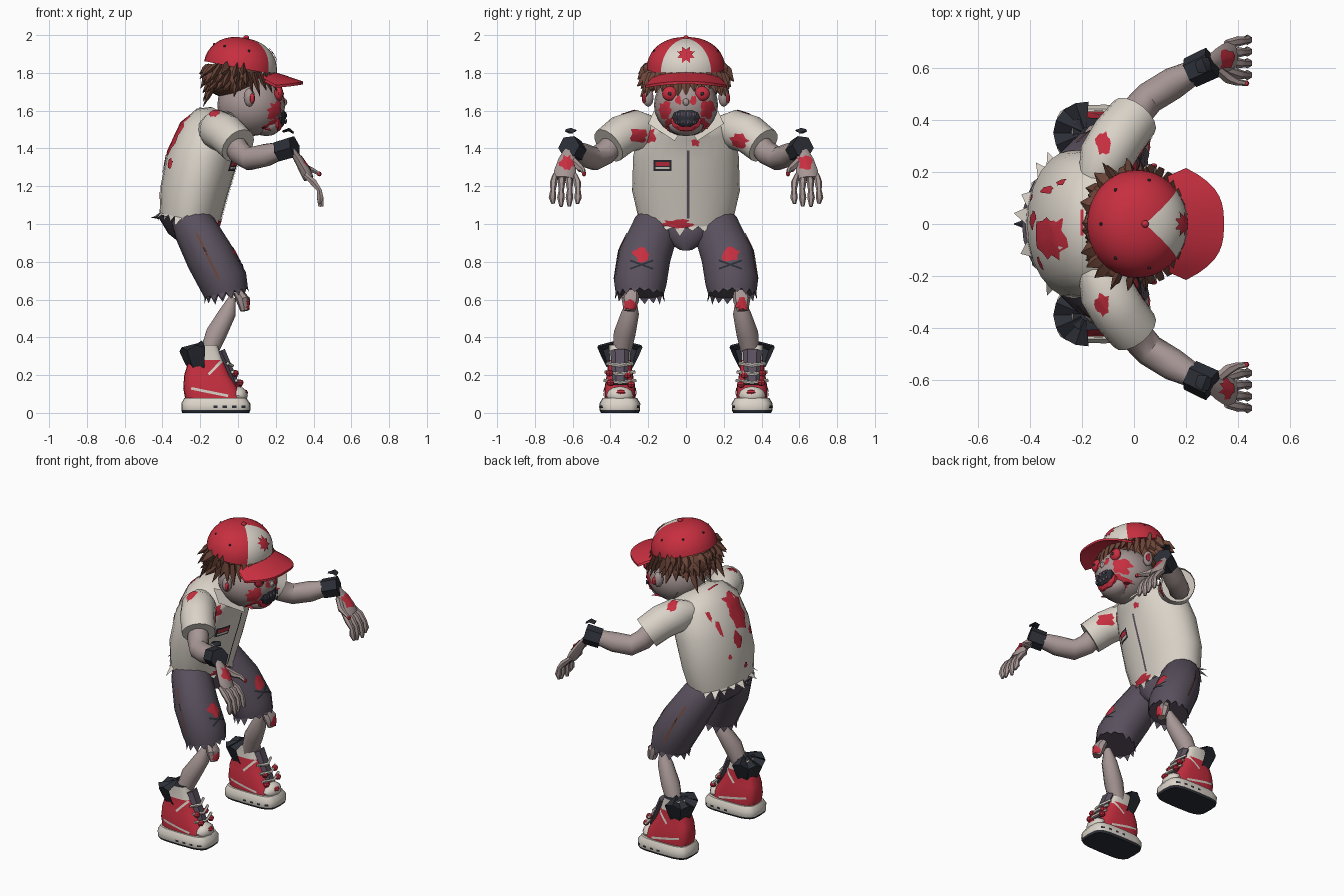
import bpy, bmesh, math, random
from math import sin, cos, pi, radians
from mathutils import Vector as V
from mathutils.bvhtree import BVHTree

if "Cube" in bpy.data.objects:
    bpy.data.objects.remove(bpy.data.objects["Cube"])
random.seed(4)
TAU, X, BACK = 2*pi, (-1, 0, 0), (1, 0, 0)
def mat(name, *rgb):
    m = bpy.data.materials.new(name)
    m.diffuse_color = (*rgb, 1)
    m.use_nodes = True
    m.node_tree.nodes["Principled BSDF"].inputs["Base Color"].default_value = m.diffuse_color
    return m
RED, CREAM, SKIN = mat("red", .57, .028, .05), mat("cream", .70, .65, .58), mat("grey skin", .38, .305, .295)
SHORTS, HAIR, BLACK = mat("purple grey", .10, .08, .11), mat("brown", .15, .06, .04), mat("black", .024, .027, .036)

def make(name, parts, mats, pick=None, mirror=False, angle=40):
    """Join (verts, faces) parts into one object; optionally mirror across y."""
    vs, fs = [], []
    for pv, pf in parts + ([([(p[0], -p[1], p[2]) for p in v], f) for v, f in parts] if mirror else []):
        fs += [[i + len(vs) for i in f] for f in pf]
        vs += [V(p) for p in pv]
    me = bpy.data.meshes.new(name)
    me.from_pydata(vs, [], fs)
    bm = bmesh.new()
    bm.from_mesh(me)
    bmesh.ops.recalc_face_normals(bm, faces=bm.faces[:])
    bm.to_mesh(me)
    bm.free()
    for m in mats:
        me.materials.append(m)
    for p in me.polygons:
        p.use_smooth = True
        p.material_index = pick(p.center, p.normal) if pick else 0
    me.set_sharp_from_angle(angle=radians(angle))
    ob = bpy.data.objects.new(name, me)
    bpy.context.collection.objects.link(ob)
    return ob
def loft(rings, caps=True, closed=True):
    n = len(rings[0])
    fs = [[k*n + i, k*n + (i+1) % n, (k+1)*n + (i+1) % n, (k+1)*n + i]
          for k in range(len(rings) - 1) for i in range(n if closed else n - 1)]
    if caps:
        fs += [list(range(n))[::-1], list(range((len(rings)-1)*n, len(rings)*n))]
    return [p for r in rings for p in r], fs
def tube(pts, radii, n=10, flat=1.0):
    pts = [V(p) for p in pts]
    ref = V((0, 1, 0)) if abs((pts[-1] - pts[0]).normalized().y) < .7 else V((0, 0, 1))
    rings = []
    for i, p in enumerate(pts):
        d = (pts[min(i+1, len(pts)-1)] - pts[max(i-1, 0)]).normalized()
        b = d.cross(ref).normalized()
        rings.append([p + radii[i]*(b.cross(d)*cos(TAU*k/n) + b*flat*sin(TAU*k/n)) for k in range(n)])
    return loft(rings)
def ball(c, s, n=16, m=10):
    return loft([[V((c[0] + s[0]*sin(t)*cos(TAU*k/n), c[1] + s[1]*sin(t)*sin(TAU*k/n), c[2] - s[2]*cos(t)))
                  for k in range(n)] for t in [.03 + (pi - .06)*j/m for j in range(m + 1)]])
def sag(bx, bz, fx, fz, w, n=24):
    """Tilted oval ring from its back point, front point and half width."""
    return [V(((bx+fx)/2 + (fx-bx)/2*cos(a), w*sin(a), (bz+fz)/2 + (fz-bz)/2*cos(a)))
            for a in [TAU*k/n for k in range(n)]]
def spike(base, tip, w, flat=.5):
    return tube([base, V(base).lerp(V(tip), .45), tip], [w*.8, w, .002], 4, flat)
def fringe(ring, down, length, out=.03):
    c, parts = sum(ring, V()) / len(ring), []
    for a, b in zip(ring, ring[1:] + ring[:1]):
        mid = (a + b)/2
        tip = mid + V(down)*length*random.uniform(.2, 1) + (mid-c).normalized()*random.uniform(0, out)
        parts.append(([a, b, tip, mid + (c-mid)*.04], [[0, 1, 2], [1, 3, 2], [3, 0, 2]]))
    return parts
def blob(r, sx=1, sy=1, n=16):
    return [(sx*q*cos(TAU*k/n), sy*q*sin(TAU*k/n)) for k in range(n) for q in [r*random.uniform(.65, 1.15)]]
def rect(w, h, turn=0, n=6):
    c = [(-w/2, -h/2), (w/2, -h/2), (w/2, h/2), (-w/2, h/2)]
    pts = [V(a).lerp(V(b), i/n) for a, b in zip(c, c[1:] + c[:1]) for i in range(n)]
    return [(p.x*cos(turn) - p.y*sin(turn), p.x*sin(turn) + p.y*cos(turn)) for p in pts]
def decal(target, o, d, outline, lift=.005):
    """Thin patch laid onto the target along direction d."""
    tree = BVHTree.FromPolygons([v.co for v in target.data.vertices], [list(p.vertices) for p in target.data.polygons])
    o, d = V(o), V(d).normalized()
    u = V((0, 1, 0)) if abs(d.z) > .9 else d.cross(V((0, 0, 1))).normalized()
    v, hit = u.cross(d), tree.ray_cast(o, d)[0]
    depth = (hit - o).length if hit else .1
    def drop(x, y):
        p = o + u*x + v*y
        h = tree.ray_cast(p, d)[0]
        return h - d*lift if h and abs((h-p).length - depth) < .12 else p + d*depth
    vs, fs = loft([[drop(x*s, y*s) for x, y in outline] for s in (.05, .4, .7, 1)], caps=False)
    return vs, fs + [list(range(len(outline)))]

# Shirt with ragged hem, sleeves and collar
rows = [sag(-.415, 1.06, -.10, .985, .25), sag(-.41, 1.2, -.055, 1.15, .285), sag(-.375, 1.38, 0, 1.33, .28),
        sag(-.30, 1.54, .03, 1.45, .255), sag(-.22, 1.61, .055, 1.49, .19), sag(-.14, 1.62, .055, 1.51, .1)]
shirt = make("shirt", [loft(rows)], [CREAM])
make("shirt_hem", fringe(rows[0], (-.1, 0, -1), .055, .055), [CREAM])
sleeve = make("sleeves", [tube([(-.15, .17, 1.5), (-.11, .25, 1.5), (-.06, .335, 1.475), (0, .41, 1.415)],
                               [.07, .105, .105, .1], 16)], [CREAM], mirror=True)
make("collar", [([(.05, .02, 1.50), (.09, .06, 1.44), (.0, .2, 1.53), (-.06, .17, 1.6), (0, .09, 1.57)],
                 [[0, 1, 2, 3, 4]])], [CREAM], mirror=True)
# Shirt opening, chest label and stains
make("placket", [decal(shirt, (.5, .012, 1.21), X, rect(.013, .36))], [SHORTS])
for name, m, z, w, h, lift in (("label_border", BLACK, 1.31, .095, .06, .005), ("label_red", RED, 1.318, .075, .022, .008),
                               ("label_cream", CREAM, 1.296, .075, .012, .008)):
    make(name, [decal(shirt, (.5, -.125, z), X, rect(w, h), lift)], [m])
stains = [decal(shirt, (-1, y, z), BACK, blob(r, sx, sy)) for y, z, r, sx, sy in
          [(-.055, 1.47, .095, 1, 1.25), (.02, 1.33, .05, .8, 1.1), (.13, 1.42, .035, .5, 1.4),
           (.16, 1.5, .03, .5, 1.2), (-.15, 1.32, .03, 1, 1), (-.03, 1.15, .02, 1, 1), (.1, 1.24, .015, 1, 1)]]
stains += [decal(shirt, (.5, y, z), X, blob(r, sx, sy)) for y, z, r, sx, sy in
           [(-.05, 1.0, .07, 1.2, .35), (-.2, 1.47, .045, 1, 1), (.05, 1.43, .025, 1, .8)]]
stains += [decal(sleeve, (.5, y, z), X, blob(.048, 1.1, .85)) for y, z in [(-.25, 1.47), (.28, 1.44)]]
stains += [decal(sleeve, (-.12, s*.31, 2), (0, 0, -1), blob(.045, 1, .7)) for s in (1, -1)]
make("shirt_stains", stains + [decal(shirt, (-.2, .005, 2), (0, 0, -1), rect(.1, .012))], [RED])

# Shorts
make("shorts_hips", [loft([sag(-.43, 1.05, -.11, .98, .23), sag(-.37, .95, -.1, .93, .16),
                           sag(-.27, .87, -.13, .86, .035)])], [SHORTS])
make("belt_flap", [spike((-.33, 0, 1.035), (-.46, 0, 1.035), .03)], [BLACK])
leg = tube([(-.27, .13, 1.04), (-.23, .16, .98), (-.15, .22, .83), (-.075, .243, .69), (-.062, .245, .635)],
           [.1, .125, .14, .14, .128], 16, .92)
shorts = make("shorts_legs", [leg], [SHORTS], mirror=True)
make("shorts_hem", fringe(leg[0][64:80], (.1, 0, -1), .045, .01), [SHORTS], mirror=True)
make("shorts_patches", [decal(shorts, (.5, s*.235, .84), X, blob(.045, 1.1, .85)) for s in (1, -1)], [RED])
make("shorts_stitches", [decal(shorts, (.5, s*.235, .785), X, rect(.13, .01, t)) for s in (1, -1)
                         for t in (.35, -.35)], [BLACK])
make("shorts_seams", [decal(shorts, (-.16, s, .83), (0, -s, 0), rect(.012, .27, -.45*s)) for s in (1, -1)], [HAIR])

# Lower legs and knees
make("shins", [tube([(-.03, .285, .61), (-.055, .295, .53), (-.115, .325, .42), (-.17, .345, .28)],
                    [.02, .047, .058, .045], 10)], [SKIN], mirror=True)
knee = make("knees", [tube([(0, .285, .64), (.025, .295, .6), (.035, .30, .54)], [.035, .047, .03], 8, .75)], [SKIN],
            mirror=True)
make("knee_wounds", [decal(knee, (.5, s*.295, .575), X, blob(.036)) for s in (1, -1)], [RED])

# Shoes: sole, upper, toe cap, tongue, laces and flared collar
def oval(bx, fx, z, w, p=.6, n=20):
    def bulge(v):
        return math.copysign(abs(v)**p, v)
    return [V(((bx+fx)/2 + (fx-bx)/2*bulge(cos(TAU*k/n)), .35 + w*bulge(sin(TAU*k/n)), z)) for k in range(n)]
sole = make("soles", [loft([oval(-.295, .06, 0, .1, .5), oval(-.3, .065, .014, .107, .5), oval(-.3, .065, .05, .108, .5),
                            oval(-.285, .045, .078, .092, .5)])], [CREAM, BLACK], lambda c, n: int(c.z < .01), True)
make("sole_studs", [decal(sole, (x, s*(.35 + t*.3), .032), (0, -s*t, 0), rect(.022, .012)) for s in (1, -1)
                    for t in (1, -1) for x in (-.12, -.07, -.02, .03)], [BLACK])
shoe = make("shoe_uppers", [loft([oval(-.28, .03, .075, .082), oval(-.29, 0, .13, .082), oval(-.285, -.045, .2, .07),
                                  oval(-.26, -.08, .28, .057), oval(-.235, -.11, .36, .058)])], [RED, CREAM, BLACK],
            lambda c, n: 2 if c.z > .35 else int(c.z > .28), True)
make("shoe_stripes", [decal(shoe, (x, s*(.35 + t*.3), z), (0, -s*t, 0), rect(w, .014, s*t*r)) for s in (1, -1)
                      for t in (1, -1) for x, z, w, r in ((-.15, .11, .2, .2), (-.12, .24, .1, -.8))], [CREAM])
make("toe_caps", [ball((0, .35, .092), (.052, .072, .048), 12, 6)], [CREAM], mirror=True)
make("tongues", [tube([(-.01, .35, .15), (-.05, .35, .24), (-.09, .35, .33)], [.04, .045, .05], 6, .5)],
     [SHORTS], mirror=True)
make("laces", [tube([(x, .35-w, z + .012), (x + .025, .35, z), (x, .35+w, z + .012)], [.009]*3, 5)
               for x, z, w in [(-.01, .16, .085), (-.03, .205, .08), (-.055, .25, .07)]], [CREAM], mirror=True)
make("lace_stains", [ball((x, .35 + y, z), (.02, r, .018), 7, 4) for x, y, z, r in
                     ((.005, -.06, .15, .022), (.01, .05, .16, .022), (-.02, -.04, .2, .022), (-.015, .055, .21, .022),
                      (.033, -.005, .107, .03))], [RED], mirror=True, angle=20)
arc = [radians(85 + 190*k/8) for k in range(9)]
make("shoe_collars", [loft([[V((-.185 + r*cos(a), .35 + r*.96*sin(a), z + .02*(k % 2) + .02*cos(a)))
                             for k, a in enumerate(arc)] for r, z in [(.07, .235), (.1, .29), (.125, .345), (.02, .37)]],
                           False, False)], [BLACK], mirror=True)

# Arms, wristbands and hands
make("arms", [tube([(-.03, .37, 1.44), (.01, .43, 1.375), (.06, .485, 1.345), (.15, .54, 1.365), (.28, .61, 1.405)],
                   [.06, .064, .062, .062, .038], 10)], [SKIN], mirror=True)
make("wristbands", [tube([(.215, .58, 1.385), (.30, .62, 1.41)], [.06, .062], 6)], [BLACK], mirror=True, angle=20)
make("band_scraps", [tube([(.24, .6, 1.49), (.27, .61, 1.5), (.29, .62, 1.485)], [.022, .03, .022], 4, .3)],
     [BLACK], mirror=True)
palm = tube([(.28, .61, 1.40), (.32, .63, 1.34), (.355, .64, 1.28), (.375, .645, 1.24)], [.03, .045, .058, .055], 8, .5)
fingers = [tube([(.355, .59 + .034*i, 1.26), (.40, .575 + .042*i, 1.22), (.43, .572 + .044*i, 1.18),
                 (.435, .572 + .045*i, 1.14), (.445 - .012*(i % 2), .575 + .043*i, 1.085 + .015*abs(i - 1.5))],
                [.015, .02, .014, .02, .009], 6) for i in range(4)]
thumb = tube([(.31, .60, 1.34), (.36, .56, 1.295), (.395, .545, 1.285), (.43, .54, 1.265)], [.018, .021, .014, .01], 6)
hand = make("hands", [palm, thumb] + fingers, [SKIN], mirror=True, angle=50)
make("hand_wounds", [decal(hand, (.7, s*.63, 1.325), X, blob(.042)) for s in (1, -1)], [RED])
make("thumb_tips", [ball((.43, .54, 1.265), (.013, .013, .013), 6, 4)], [RED], mirror=True)

# Head, neck and ears
head = make("head", [ball((.07, 0, 1.63), (.18, .17, .165), 20, 12)], [SKIN])
make("jaw", [ball((.15, 0, 1.525), (.08, .095, .06), 14, 8)], [SKIN])
make("neck", [tube([(-.08, 0, 1.48), (.04, 0, 1.58)], [.09, .085], 12)], [SKIN])
make("nose", [ball((.245, 0, 1.645), (.016, .018, .02), 8, 6)], [SKIN])
make("ears", [ball((.06, .2, 1.67), (.03, .03, .05), 10, 6)], [SKIN], mirror=True)
make("ear_wounds", [ball((.075, .222, 1.665), (.015, .012, .028), 8, 5)], [RED], mirror=True)
# Eyes, face wounds and gaping mouth
make("eyes", [ball((.215, .085, 1.69), (.025, .042, .04), 12, 6)], [RED], mirror=True)
make("pupils", [ball((.238, .085, 1.69), (.005, .01, .01), 8, 5)], [BLACK], mirror=True)
make("face_wounds", [decal(head, (.6, s*y, z), X, blob(r, sx, sy)) for s in (1, -1) for y, z, r, sx, sy in
                     [(.112, 1.605, .045, .9, 1.1), (.04, 1.655, .025, .7, 1), (.085, 1.53, .035, 1, 1)]], [RED])
make("lips", [ball((.205, 0, 1.545), (.035, .085, .058), 10, 6)], [RED], angle=20)
make("mouth", [ball((.222, 0, 1.565), (.032, .077, .055), 10, 6)], [BLACK], angle=20)
make("teeth", [spike((.25, y, z), (.258, y, z + dz), .011) for y in (-.045, -.015, .015, .045)
               for z, dz in ((1.592, -.028), (1.53, .025))], [SHORTS])

# Hair mass and locks
make("hair_back", [ball((-.03, 0, 1.765), (.155, .185, .1), 16, 8)], [HAIR])
locks = []
for row, (z, r, drop) in enumerate([(1.84, .185, .07), (1.80, .18, .075), (1.76, .165, .085)]):
    for k in range(16):
        a = radians(80 + 200*(k + .5*(row % 2))/15.5) + random.uniform(-.08, .08)
        c, s, q = cos(a), sin(a), r + random.uniform(.03, .09)*(.3 + abs(sin(a))*.7)
        locks.append(spike((.01 + r*.92*c, r*s, z), (q*c*.95, q*s, z - drop*random.uniform(.6, 1.3)), .033))
for a in [radians(-80 + 160*k/14) for k in range(15)]:
    locks.append(spike((.02 + .175*cos(a), .19*sin(a), 1.80),
                       (.045 + .195*cos(a), .225*sin(a), 1.715 - random.uniform(0, .045)), .03))
locks += [spike((-.12, y, 1.76), (-.185, y*1.15, z), .03) for y, z in
          ((-.12, 1.62), (-.06, 1.66), (.0, 1.65), (.06, 1.66), (.12, 1.62))]
make("hair_locks", locks, [HAIR], angle=20)

# Cap: tilted dome with a pale front panel, button, emblem and brim
A = radians(11)
def tilt(x, y, z):
    return V((.012 + x*cos(A) + z*sin(A), y, 1.825 - x*sin(A) + z*cos(A)))
def front_panel(c, n):
    x = (c.x - .012)*cos(A) - (c.z - 1.825)*sin(A)
    return int(abs(math.atan2(c.y, x)) < radians(40) and c.z < 1.986)
dome = [[tilt(.195*cos(t)**.85*cos(TAU*k/36), .208*cos(t)**.85*sin(TAU*k/36), .162*sin(t)) for k in range(36)]
        for t in [pi/2*.985*j/9 for j in range(10)]]
cap = make("cap_dome", [loft(dome)], [RED, CREAM], front_panel, angle=60)
make("cap_button", [ball((.043, 0, 1.987), (.015, .015, .013), 10, 5)], [RED])
star = [((.03 + .022*(k % 2))*cos(TAU*k/16), (.03 + .022*(k % 2))*sin(TAU*k/16)) for k in range(16)]
make("cap_emblem", [decal(cap, (.6, 0, 2.02), (-1, 0, -.3), star, .007)], [RED])
make("cap_eyelets", [ball(tilt(.16*cos(a), .17*sin(a), .098), (.007, .007, .007), 6, 4)
                     for a in [radians(80 + 50*k) for k in range(5)]], [BLACK])
def brim_row(t, lift):
    pts = []
    for k in range(17):
        p = k/8 - 1
        a = radians(60)*p
        e = V((.015 + .18*cos(a), .2*sin(a))).lerp(V((.345 - .145*abs(p)**3, .215*p)), t)
        pts.append(V((e.x, e.y, 1.805 - .05*t - .02*p*p + lift)))
    return pts
order = [brim_row(t, 0) for t in (0, .35, .7, 1)] + [brim_row(t, -.014) for t in (1, .7, .35, 0)]
make("cap_brim", [loft(order + order[:1], False, False)], [RED])
